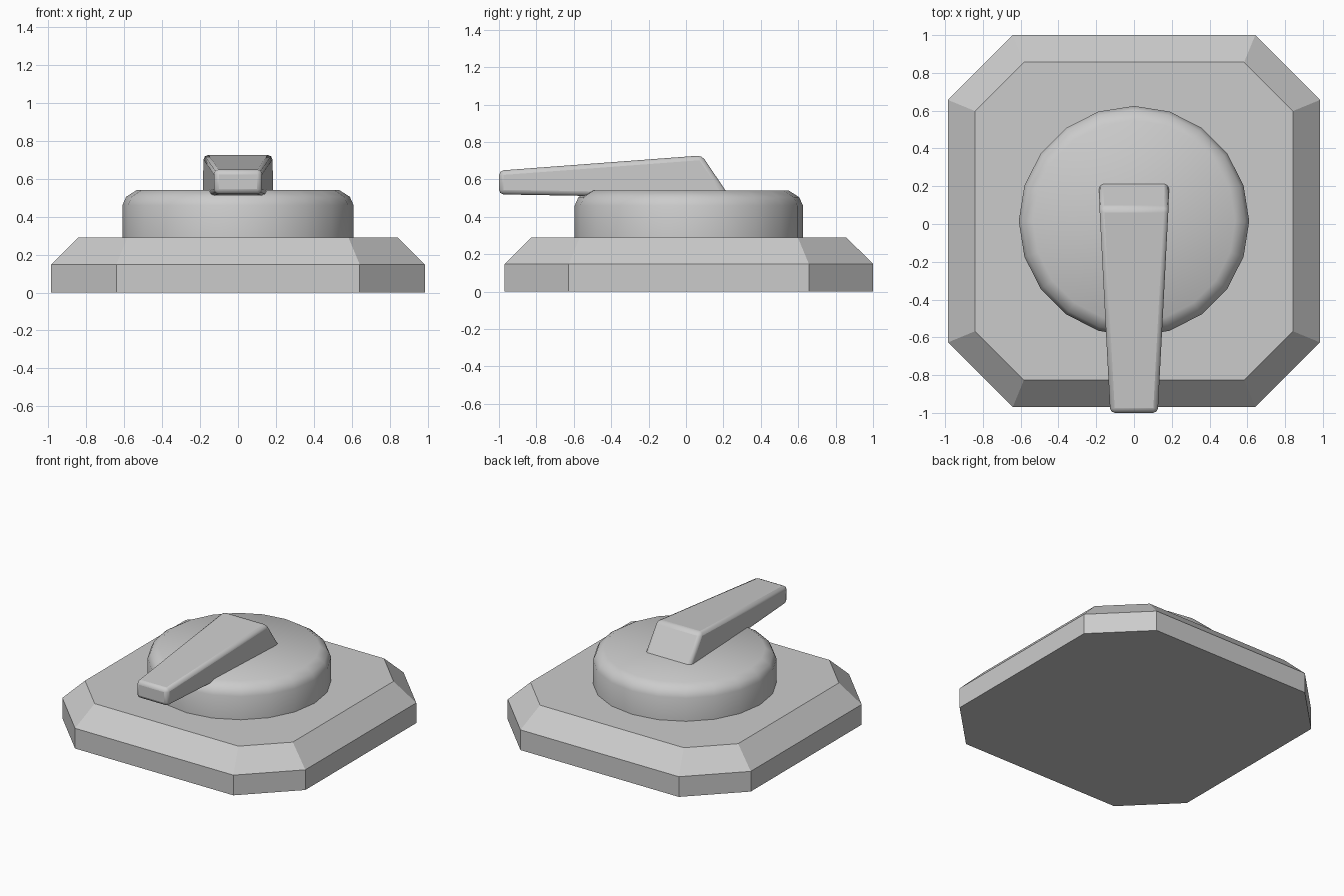
import bpy, bmesh, math

if "Cube" in bpy.data.objects:
    bpy.data.objects.remove(bpy.data.objects["Cube"])

CY = 0.015  # centre of base and disc in y


def loft(name, rings):
    """Closed solid through rings with equal point counts."""
    bm = bmesh.new()
    loops = [[bm.verts.new(p) for p in r] for r in rings]
    n = len(loops[0])
    for a, b in zip(loops, loops[1:]):
        for i in range(n):
            j = (i + 1) % n
            bm.faces.new((a[i], a[j], b[j], b[i]))
    bm.faces.new(loops[0][::-1])
    bm.faces.new(loops[-1])
    bmesh.ops.recalc_face_normals(bm, faces=bm.faces)
    mesh = bpy.data.meshes.new(name)
    bm.to_mesh(mesh)
    bm.free()
    ob = bpy.data.objects.new(name, mesh)
    bpy.context.collection.objects.link(ob)
    return ob


def smooth(ob, degrees):
    bpy.ops.object.select_all(action='DESELECT')
    ob.select_set(True)
    bpy.context.view_layer.objects.active = ob
    bpy.ops.object.shade_smooth_by_angle(angle=math.radians(degrees))


def octagon(h, c, z):
    """Square of half size h with corners cut back to c."""
    pts = [(h, -c), (h, c), (c, h), (-c, h), (-h, c), (-h, -c), (-c, -h), (c, -h)]
    return [(x, y + CY, z) for x, y in pts]


def circle(r, z, n=20):
    return [(r * math.sin(2 * math.pi * i / n), CY + r * math.cos(2 * math.pi * i / n), z)
            for i in range(n)]


# Chamfered base plate
loft("base_plate", [octagon(0.985, 0.642, 0), octagon(0.985, 0.642, 0.148),
                    octagon(0.842, 0.583, 0.29)])

# Round turntable with a softened rim
disc = loft("turntable", [circle(r, z) for r, z in
                          [(0.61, 0.27), (0.61, 0.46), (0.59, 0.505), (0.535, 0.54)]])
smooth(disc, 40)

# Tapered lever: side profile (y, z, half width)
profile = [(-1.0, 0.52, 0.126), (-1.0, 0.647, 0.126), (0.085, 0.728, 0.183), (0.24, 0.498, 0.188)]
lever = loft("lever", [[(s * w, y, z) for y, z, w in profile] for s in (-1, 1)])
bevel = lever.modifiers.new("soft_edges", 'BEVEL')
bevel.width = 0.025
bevel.segments = 2
bevel.limit_method = 'NONE'
smooth(lever, 40)
